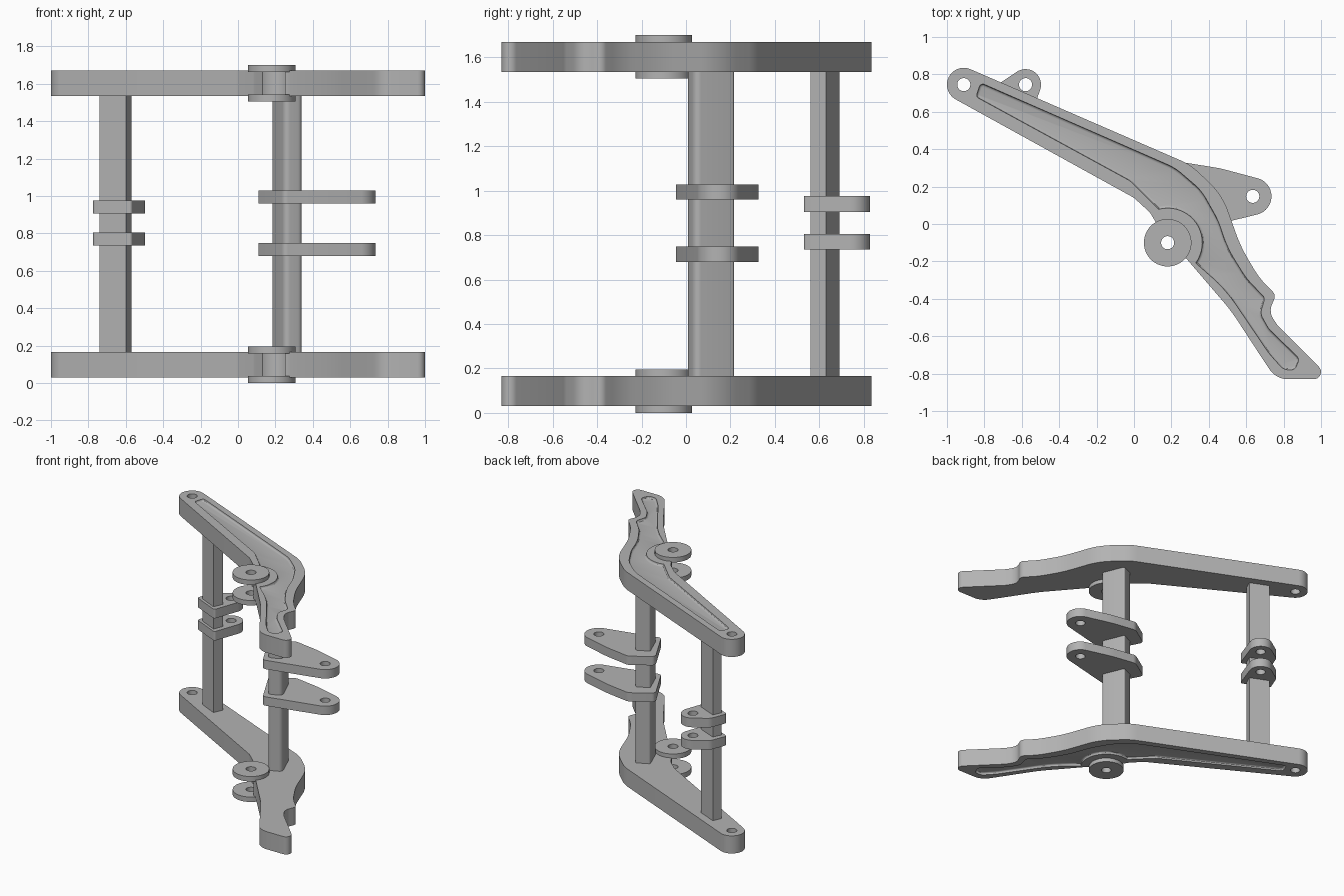
import bpy, bmesh
from math import radians, cos, sin, tan
from mathutils import Vector

cube = bpy.data.objects.get("Cube")
if cube:
    bpy.data.objects.remove(cube, do_unlink=True)

metal = bpy.data.materials.new("grey metal")
metal.use_nodes = True
grey = (0.45, 0.45, 0.45, 1)
metal.diffuse_color = grey
metal.node_tree.nodes["Principled BSDF"].inputs["Base Color"].default_value = grey

MID = 0.85      # height of the symmetry plane


def arc(x, y, r, start, end, n=20):
    """Points along an arc, angles in degrees."""
    angles = [radians(start + (end - start) * i / n) for i in range(n + 1)]
    return [(x + r * cos(a), y + r * sin(a)) for a in angles]


def circle(x, y, r, n=40):
    return arc(x, y, r, 0, 360, n)[:-1]


def rounded(points, n=8):
    """Fillet every (x, y, radius) corner of a closed outline."""
    out = []
    for i, p in enumerate(points):
        here = Vector(p[:2])
        if len(p) < 3:
            out.append(here)
            continue
        a = Vector(points[i - 1][:2]) - here
        b = Vector(points[(i + 1) % len(points)][:2]) - here
        half = a.angle(b) / 2
        t = min(p[2] / tan(half), a.length * 0.49, b.length * 0.49)
        r = t * tan(half)
        a.normalize()
        b.normalize()
        centre = here + (a + b).normalized() * (r / sin(half))
        u, v = here + a * t - centre, here + b * t - centre
        sweep = u.angle(v)
        for k in range(n + 1):
            f = k / n
            out.append(centre + (u * sin((1 - f) * sweep) + v * sin(f * sweep)) / sin(sweep))
    return out


def bake(obj):
    """Replace an object with its evaluated, welded mesh."""
    graph = bpy.context.evaluated_depsgraph_get()
    mesh = bpy.data.meshes.new_from_object(obj.evaluated_get(graph))
    bm = bmesh.new()
    bm.from_mesh(mesh)
    bmesh.ops.remove_doubles(bm, verts=bm.verts, dist=1e-4)
    bmesh.ops.recalc_face_normals(bm, faces=bm.faces)
    bm.to_mesh(mesh)
    bm.free()
    name, place = obj.name, obj.location.copy()
    bpy.data.objects.remove(obj, do_unlink=True)
    new = bpy.data.objects.new(name, mesh)
    new.location = place
    mesh.materials.clear()
    mesh.materials.append(metal)
    bpy.context.collection.objects.link(new)
    return new


def prism(name, loops, za, zb, bevel=0):
    """Extrude an outline, with further loops as holes, between two heights."""
    curve = bpy.data.curves.new(name, 'CURVE')
    curve.dimensions = '2D'
    curve.fill_mode = 'BOTH'
    curve.extrude = abs(zb - za) / 2 - bevel
    curve.bevel_depth = bevel
    curve.offset = -bevel
    curve.bevel_resolution = 2
    for loop in loops:
        spline = curve.splines.new('POLY')
        spline.points.add(len(loop) - 1)
        for point, p in zip(spline.points, loop):
            point.co = (p[0], p[1], 0, 1)
        spline.use_cyclic_u = True
    obj = bpy.data.objects.new(name, curve)
    obj.location.z = (za + zb) / 2
    bpy.context.collection.objects.link(obj)
    bpy.context.view_layer.update()
    return bake(obj)


# Side arm outline: eye end, bent back edge, toe, notch for the pivot
HUB = (0.18, -0.10)
EYE = (-0.91, 0.745)
arm = rounded(
    arc(*EYE, 0.09, 241, 66)
    + [(0.3, 0.318, 0.3), (0.47, 0.16, 0.4), (0.57, -0.12, 0.8), (0.67, -0.29, 0.5),
       (0.76, -0.38, 0.04), (0.72, -0.47, 0.08), (0.77, -0.545, 0.1),
       (1.055, -0.83, 0.039), (0.76, -0.83, 0.12), (0.68, -0.71, 0.5),
       (0.52, -0.465, 1), (0.28, -0.185)]
    + arc(*HUB, 0.1, -45, 120)
    + [(0.085, 0.062, 0.05), (0, 0.14, 0.1)])

# Shallow pocket in the outer face of each arm
pocket = rounded(
    [(-0.82, 0.755, 0.02), (0.22, 0.3, 0.3), (0.36, 0.18, 0.3), (0.45, 0.02, 0.5),
     (0.5, -0.13, 0.8), (0.6, -0.29, 0.4), (0.7, -0.395, 0.03), (0.675, -0.48, 0.06),
     (0.72, -0.56, 0.1), (0.885, -0.72, 0.03), (0.86, -0.78, 0.03), (0.8, -0.78, 0.06),
     (0.72, -0.69, 0.3), (0.49, -0.35, 1)]
    + arc(*HUB, 0.185, -36, 105)
    + [(-0.02, 0.23, 0.1), (-0.845, 0.68, 0.02)])

for side, label in ((-1, "lower"), (1, "upper")):
    def level(offset):
        return MID + side * offset

    plate = prism(label + "_arm", [arm, circle(*EYE, 0.035)], level(0.685), level(0.82))
    cutter = prism(label + "_pocket_cutter", [pocket], level(0.803), level(0.9), 0.014)
    cut = plate.modifiers.new("pocket", 'BOOLEAN')
    cut.operation = 'DIFFERENCE'
    cut.solver = 'EXACT'
    cut.object = cutter
    bpy.context.view_layer.update()
    bake(plate)
    bpy.data.objects.remove(cutter, do_unlink=True)

    # Pair of pivot washers straddling the notch
    for part, a, b in (("inner", 0.655, 0.693), ("outer", 0.812, 0.85)):
        prism(f"{label}_{part}_washer", [circle(*HUB, 0.127, 64), circle(*HUB, 0.035)],
              level(a), level(b))

# Crossbars joining the arms
main_bar = rounded([(0.25, 0, 0.03), (0.35, 0.04, 0.03), (0.275, 0.22, 0.012), (0.18, 0.175, 0.012)])
rear_bar = [(-0.6, 0.56), (-0.57, 0.63), (-0.71, 0.69), (-0.74, 0.625)]
prism("main_crossbar", [main_bar], 0.16, 1.54)
prism("rear_crossbar", [rear_bar], 0.16, 1.54)

# Long lugs on the main crossbar
long_lug = rounded(
    arc(0.635, 0.148, 0.1, -75, 72)
    + [(0.46, 0.298, 0.6), (0.26, 0.33, 0.06), (0.1, 0.225, 0.03), (0.245, -0.05, 0.03)])
for label, z in (("lower", 0.68), ("upper", 0.96)):
    prism(label + "_long_lug", [long_lug, circle(0.635, 0.148, 0.035)], z, z + 0.068)

# Short lugs on the rear crossbar
short_lug = rounded(
    arc(-0.58, 0.745, 0.083, -20, 125)
    + [(-0.73, 0.745, 0.06), (-0.78, 0.62, 0.02), (-0.57, 0.525, 0.015)])
for label, z in (("lower", 0.735), ("upper", 0.905)):
    prism(label + "_short_lug", [short_lug, circle(-0.58, 0.745, 0.035)], z, z + 0.07)

# Smooth the rounded walls and keep the rims crisp
for obj in bpy.context.collection.objects:
    if obj.type == 'MESH' and obj.data.materials and obj.data.materials[0] == metal:
        obj.data.shade_smooth()
        obj.data.set_sharp_from_angle(angle=radians(30))
